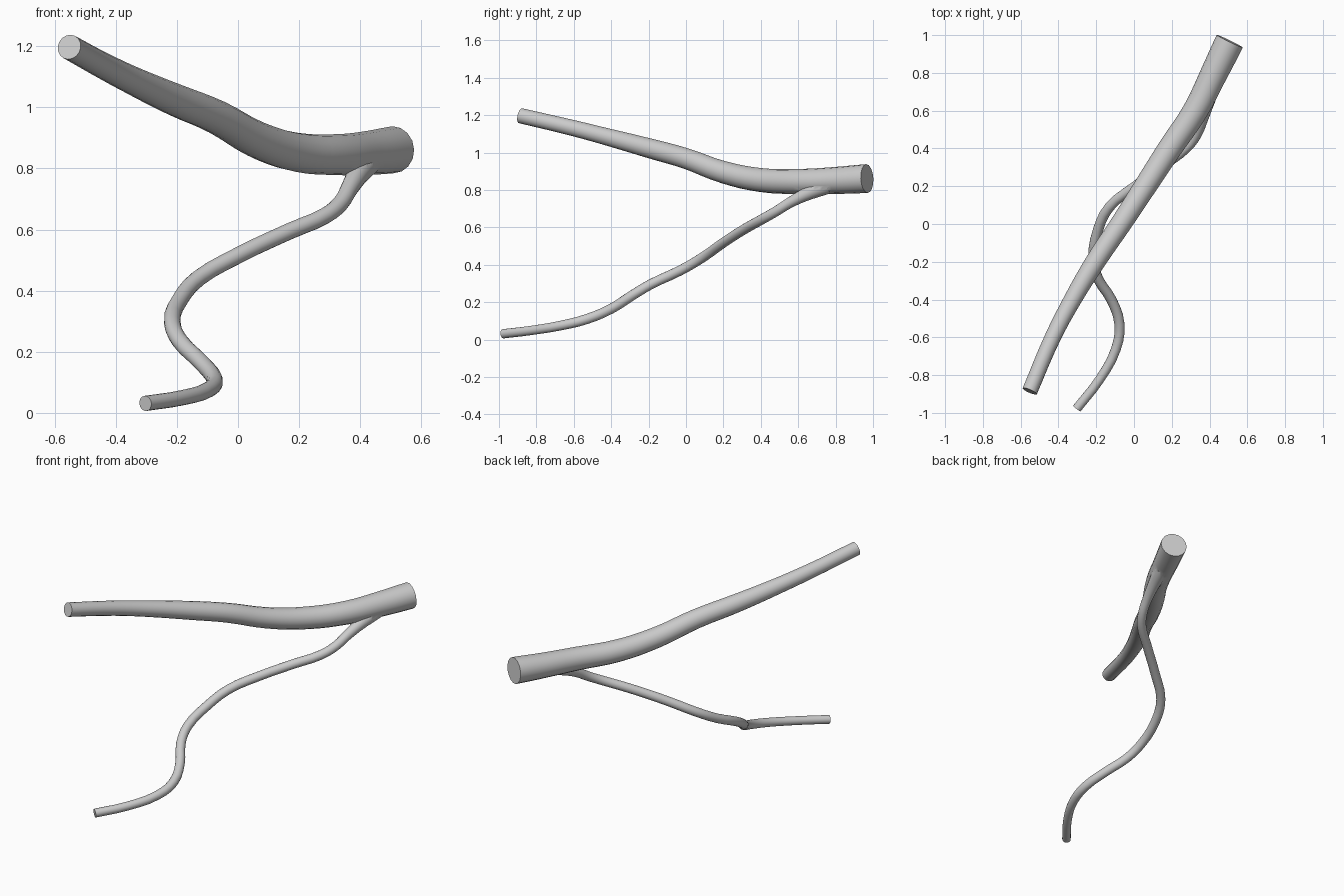
import bpy, bmesh

if "Cube" in bpy.data.objects:
    bpy.data.objects.remove(bpy.data.objects["Cube"])


def tube(name, points, steps):
    """Capped round tube through (x, y, z, radius) points."""
    cu = bpy.data.curves.new(name, 'CURVE')
    cu.dimensions = '3D'
    cu.bevel_depth = 1.0
    cu.bevel_resolution = 6
    cu.use_fill_caps = True
    cu.resolution_u = steps
    sp = cu.splines.new('BEZIER')
    sp.radius_interpolation = 'CARDINAL'
    sp.bezier_points.add(len(points) - 1)
    for bp, (x, y, z, r) in zip(sp.bezier_points, points):
        bp.co = (x, y, z)
        bp.radius = r
        bp.handle_left_type = bp.handle_right_type = 'AUTO'
    ob = bpy.data.objects.new(name, cu)
    bpy.context.collection.objects.link(ob)
    bpy.ops.object.select_all(action='DESELECT')
    ob.select_set(True)
    bpy.context.view_layer.objects.active = ob
    bpy.ops.object.convert(target='MESH')
    ob = bpy.context.object
    bm = bmesh.new()
    bm.from_mesh(ob.data)
    bmesh.ops.remove_doubles(bm, verts=bm.verts, dist=1e-4)
    bmesh.ops.recalc_face_normals(bm, faces=bm.faces)
    bm.to_mesh(ob.data)
    bm.free()
    return ob


# Side branch, flaring where it joins the trunk
branch = tube("side_branch", [
    (0.425, 0.76, 0.825, 0.045), (0.395, 0.66, 0.785, 0.037),
    (0.365, 0.56, 0.735, 0.029), (0.335, 0.48, 0.685, 0.027),
    (0.285, 0.41, 0.645, 0.027), (0.17, 0.32, 0.595, 0.027),
    (0.0, 0.195, 0.515, 0.027), (-0.13, 0.09, 0.44, 0.027),
    (-0.19, -0.03, 0.37, 0.027), (-0.215, -0.19, 0.295, 0.027),
    (-0.19, -0.29, 0.235, 0.027), (-0.12, -0.4, 0.165, 0.027),
    (-0.077, -0.53, 0.11, 0.027), (-0.095, -0.66, 0.077, 0.026),
    (-0.18, -0.82, 0.05, 0.025), (-0.303, -0.977, 0.031, 0.025)], 3)

# Main trunk, tapering from the wide end
trunk = tube("main_trunk", [
    (0.507, 0.968, 0.861, 0.077), (0.425, 0.8, 0.851, 0.072),
    (0.325, 0.6, 0.845, 0.067), (0.19, 0.4, 0.853, 0.064),
    (0.06, 0.2, 0.895, 0.06), (-0.07, 0.0, 0.968, 0.056),
    (-0.205, -0.2, 1.024, 0.053), (-0.325, -0.4, 1.078, 0.047),
    (-0.43, -0.6, 1.13, 0.043), (-0.552, -0.885, 1.197, 0.041)], 4)

# Fuse the two into one forked vessel
mod = trunk.modifiers.new("fuse", 'BOOLEAN')
mod.operation = 'UNION'
mod.solver = 'EXACT'
mod.object = branch
bpy.ops.object.modifier_apply(modifier=mod.name)
bpy.data.objects.remove(branch)
trunk.name = "forked_vessel"
bpy.ops.object.shade_smooth_by_angle(angle=0.9)
